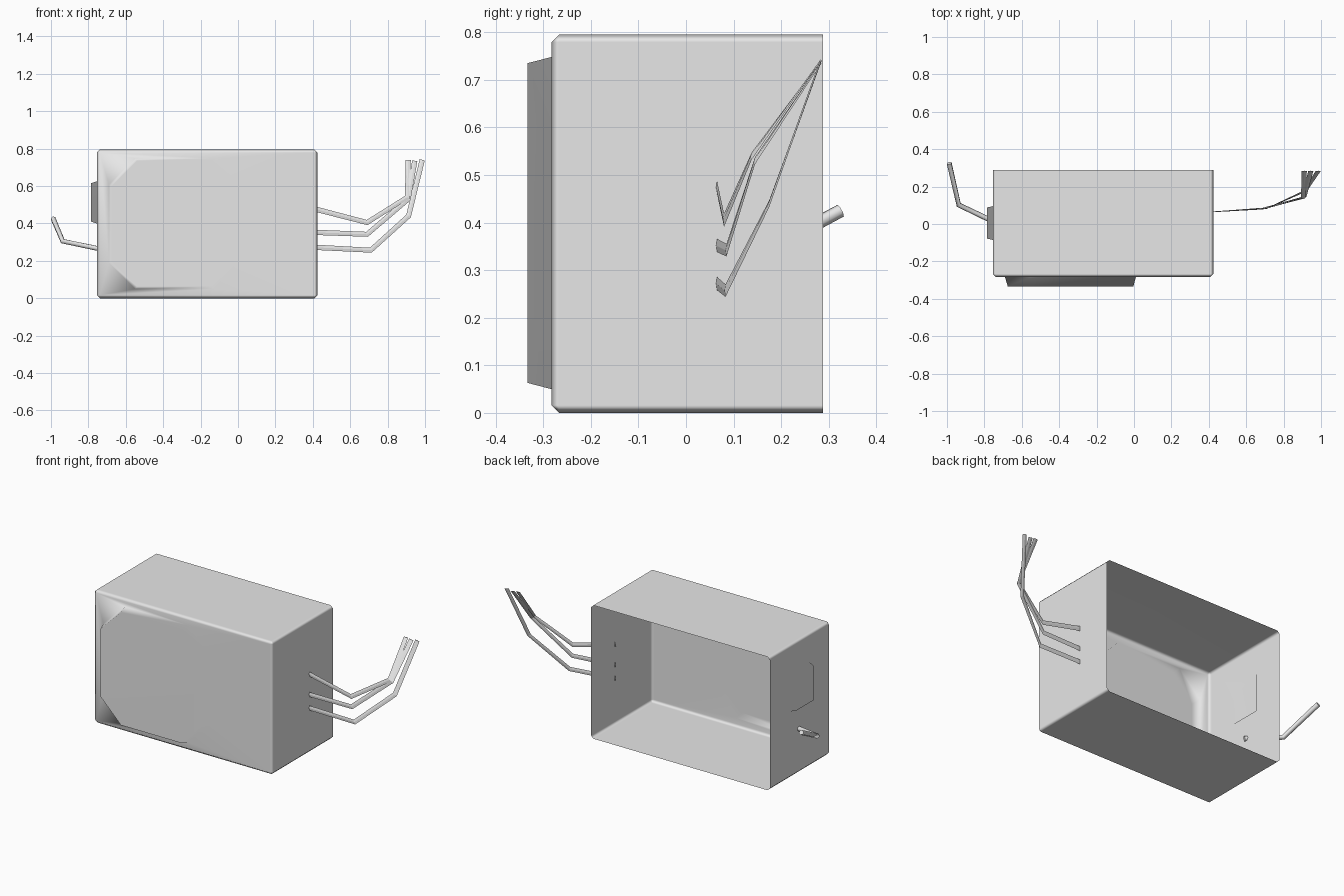
import bpy, bmesh, math
from mathutils import Vector

cube = bpy.data.objects.get("Cube")
if cube:
    bpy.data.objects.remove(cube, do_unlink=True)

grey = bpy.data.materials.new("light grey")
grey.use_nodes = True
grey.diffuse_color = (0.8, 0.8, 0.8, 1)
grey.node_tree.nodes["Principled BSDF"].inputs["Base Color"].default_value = (0.8, 0.8, 0.8, 1)


def finish(name, bm):
    mesh = bpy.data.meshes.new(name)
    bm.to_mesh(mesh)
    bm.free()
    obj = bpy.data.objects.new(name, mesh)
    bpy.context.collection.objects.link(obj)
    mesh.materials.append(grey)
    return obj


def raise_panel(bm, face, base, cap):
    """Swap a flat face for one with a tapered raised panel in it."""
    normal = face.normal.copy()
    rim = list(face.edges)
    bmesh.ops.delete(bm, geom=[face], context='FACES_ONLY')
    a = [bm.verts.new(p) for p in base]
    b = [bm.verts.new(p) for p in cap]
    n = len(a)
    ring = [bm.edges.new((a[i], a[(i + 1) % n])) for i in range(n)]
    bmesh.ops.triangle_fill(bm, edges=rim + ring, use_beauty=True, normal=normal)
    for i in range(n):
        j = (i + 1) % n
        bm.faces.new((a[i], a[j], b[j], b[i]))
    bm.faces.new(b)


def octagon(x0, x1, z0, z1, cut, y):
    pts = [(x0 + cut, z0), (x1 - cut, z0), (x1, z0 + cut), (x1, z1 - cut),
           (x1 - cut, z1), (x0 + cut, z1), (x0, z1 - cut), (x0, z0 + cut)]
    return [(x, y, z) for x, z in pts]


def rectangle(y0, y1, z0, z1, x):
    return [(x, y0, z0), (x, y1, z0), (x, y1, z1), (x, y0, z1)]


# Casing: open-backed shell with chamfered edges
X0, X1, Y0, Y1, H = -0.755, 0.425, -0.283, 0.288, 0.795
bm = bmesh.new()
bmesh.ops.create_cube(bm, size=1)
for v in bm.verts:
    v.co = ((X0 + X1) / 2 + v.co.x * (X1 - X0),
            (Y0 + Y1) / 2 + v.co.y * (Y1 - Y0), (v.co.z + 0.5) * H)
bm.normal_update()
bmesh.ops.delete(bm, geom=[f for f in bm.faces if f.normal.y > 0.9], context='FACES_ONLY')
edges = [e for e in bm.edges if not e.is_boundary]
bmesh.ops.bevel(bm, geom=edges, offset=0.016, segments=1, profile=0.5, affect='EDGES')
bm.normal_update()
front = next(f for f in bm.faces if f.normal.y < -0.99)
side = next(f for f in bm.faces if f.normal.x < -0.99)

# Octagonal front bulge and small side bulge
raise_panel(bm, front, octagon(-0.69, 0.01, 0.05, 0.748, 0.14, Y0),
            octagon(-0.675, -0.003, 0.063, 0.735, 0.136, -0.333))
raise_panel(bm, side, rectangle(-0.085, 0.095, 0.4, 0.625, X0),
            rectangle(-0.078, 0.088, 0.41, 0.615, -0.787))
bmesh.ops.recalc_face_normals(bm, faces=bm.faces)
for f in bm.faces:
    f.smooth = True
casing = finish("casing", bm)
weighted = casing.modifiers.new("weighted normals", 'WEIGHTED_NORMAL')
weighted.weight = 90


def ribbon(name, path, half=0.014, thick=0.002):
    """Thin strip whose cross-sections stay square to y."""
    bm = bmesh.new()
    path = [Vector(p) for p in path]
    rings = []
    for i, p in enumerate(path):
        d = Vector((0, 0, 0))
        if i:
            d += (p - path[i - 1]).normalized()
        if i < len(path) - 1:
            d += (path[i + 1] - p).normalized()
        across = Vector((-d.z, 0, d.x)).normalized() * half
        deep = Vector((0, thick, 0))
        rings.append([bm.verts.new(p + o) for o in (across, deep, -across, -deep)])
    for r, s in zip(rings, rings[1:]):
        for k in range(4):
            m = (k + 1) % 4
            bm.faces.new((r[k], r[m], s[m], s[k]))
    bm.faces.new(rings[0])
    bm.faces.new(rings[-1])
    bmesh.ops.recalc_face_normals(bm, faces=bm.faces)
    return finish(name, bm)


# Three strands on the left side, fanning out at their tips
ribbon("upper_strand", [(0.42, 0.065, 0.475), (0.69, 0.08, 0.405),
                        (0.905, 0.138, 0.54), (0.91, 0.283, 0.74)])
ribbon("middle_strand", [(0.42, 0.065, 0.352), (0.69, 0.085, 0.342),
                         (0.91, 0.145, 0.53), (0.945, 0.283, 0.735)])
ribbon("lower_strand", [(0.42, 0.065, 0.272), (0.71, 0.083, 0.257),
                        (0.912, 0.175, 0.44), (0.985, 0.283, 0.74)])

# Single bent cable on the right side
curve = bpy.data.curves.new("right_cable", 'CURVE')
curve.dimensions = '3D'
curve.bevel_depth = 0.014
curve.bevel_resolution = 1
curve.use_fill_caps = True
spline = curve.splines.new('POLY')
points = [(-0.745, 0.01, 0.265), (-0.937, 0.102, 0.305), (-0.988, 0.325, 0.425)]
spline.points.add(len(points) - 1)
for sp, p in zip(spline.points, points):
    sp.co = (*p, 1)
curve.materials.append(grey)
cable = bpy.data.objects.new("right_cable", curve)
bpy.context.collection.objects.link(cable)
